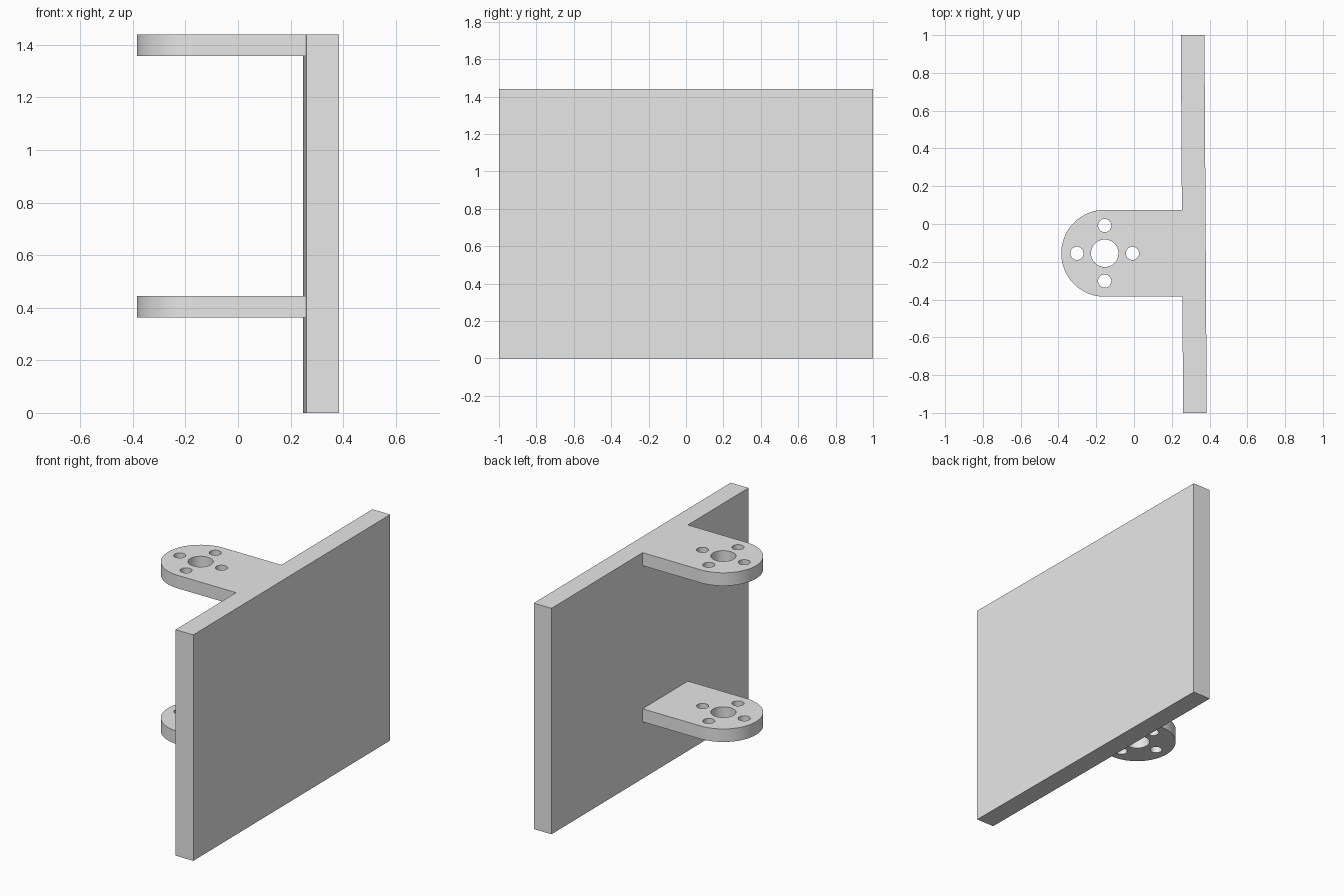
import bpy
import bmesh
from math import cos, sin, pi, radians

cube = bpy.data.objects.get("Cube")
if cube:
    bpy.data.objects.remove(cube, do_unlink=True)

# Plain grey finish
grey = bpy.data.materials.new("plain grey")
grey.use_nodes = True
colour = (0.8, 0.8, 0.8, 1)
grey.diffuse_color = colour
grey.node_tree.nodes["Principled BSDF"].inputs["Base Color"].default_value = colour

HEIGHT = 1.44
TAB_THICK = 0.083
CX, CY, RADIUS = -0.155, -0.155, 0.23


def plate_face(y):
    """x of the panel's inner face, which is turned very slightly."""
    return 0.254 - 0.006 * y


def circle(x, y, r, n=48):
    return [(x + r * cos(2 * pi * i / n), y + r * sin(2 * pi * i / n)) for i in range(n)]


def prism(name, outlines, z0, z1):
    """Extrude one or more closed outlines from z0 up to z1."""
    bm = bmesh.new()
    for outline in outlines:
        face = bm.faces.new([bm.verts.new((x, y, z0)) for x, y in outline])
        grown = bmesh.ops.extrude_face_region(bm, geom=[face], use_keep_orig=True)
        top = [v for v in grown["geom"] if isinstance(v, bmesh.types.BMVert)]
        bmesh.ops.translate(bm, verts=top, vec=(0, 0, z1 - z0))
    bmesh.ops.recalc_face_normals(bm, faces=bm.faces)
    mesh = bpy.data.meshes.new(name)
    bm.to_mesh(mesh)
    bm.free()
    mesh.materials.append(grey)
    obj = bpy.data.objects.new(name, mesh)
    bpy.context.collection.objects.link(obj)
    return obj


def select_only(obj):
    bpy.ops.object.select_all(action="DESELECT")
    obj.select_set(True)
    bpy.context.view_layer.objects.active = obj


# Upright panel
THICK = 0.125
prism("panel", [[(plate_face(-1), -1), (plate_face(-1) + THICK, -1),
                 (plate_face(1) + THICK, 1), (plate_face(1), 1)]], 0, HEIGHT)

# Round-ended tab outline, meeting the panel
arc = [(CX + RADIUS * cos(a), CY + RADIUS * sin(a))
       for a in (pi / 2 + pi * i / 32 for i in range(33))]
low, high = CY - RADIUS, CY + RADIUS
tab_outline = arc + [(plate_face(low), low), (plate_face(high), high)]

# Central bore with four bolt holes around it
holes = [circle(CX, CY, 0.073)]
for k in range(4):
    a = k * pi / 2
    holes.append(circle(CX + 0.147 * cos(a), CY + 0.147 * sin(a), 0.035, 32))

# Two drilled tabs
for name, z in (("lower_tab", 0.362), ("upper_tab", HEIGHT - TAB_THICK)):
    tab = prism(name, [tab_outline], z, z + TAB_THICK)
    cutter = prism(name + "_drill", holes, z - 0.05, z + TAB_THICK + 0.05)
    cutter.hide_render = True
    drill = tab.modifiers.new("holes", "BOOLEAN")
    drill.operation = "DIFFERENCE"
    drill.solver = "EXACT"
    drill.object = cutter
    select_only(tab)
    bpy.ops.object.modifier_apply(modifier=drill.name)
    bpy.data.objects.remove(cutter, do_unlink=True)
    bpy.ops.object.shade_smooth_by_angle(angle=radians(30))
